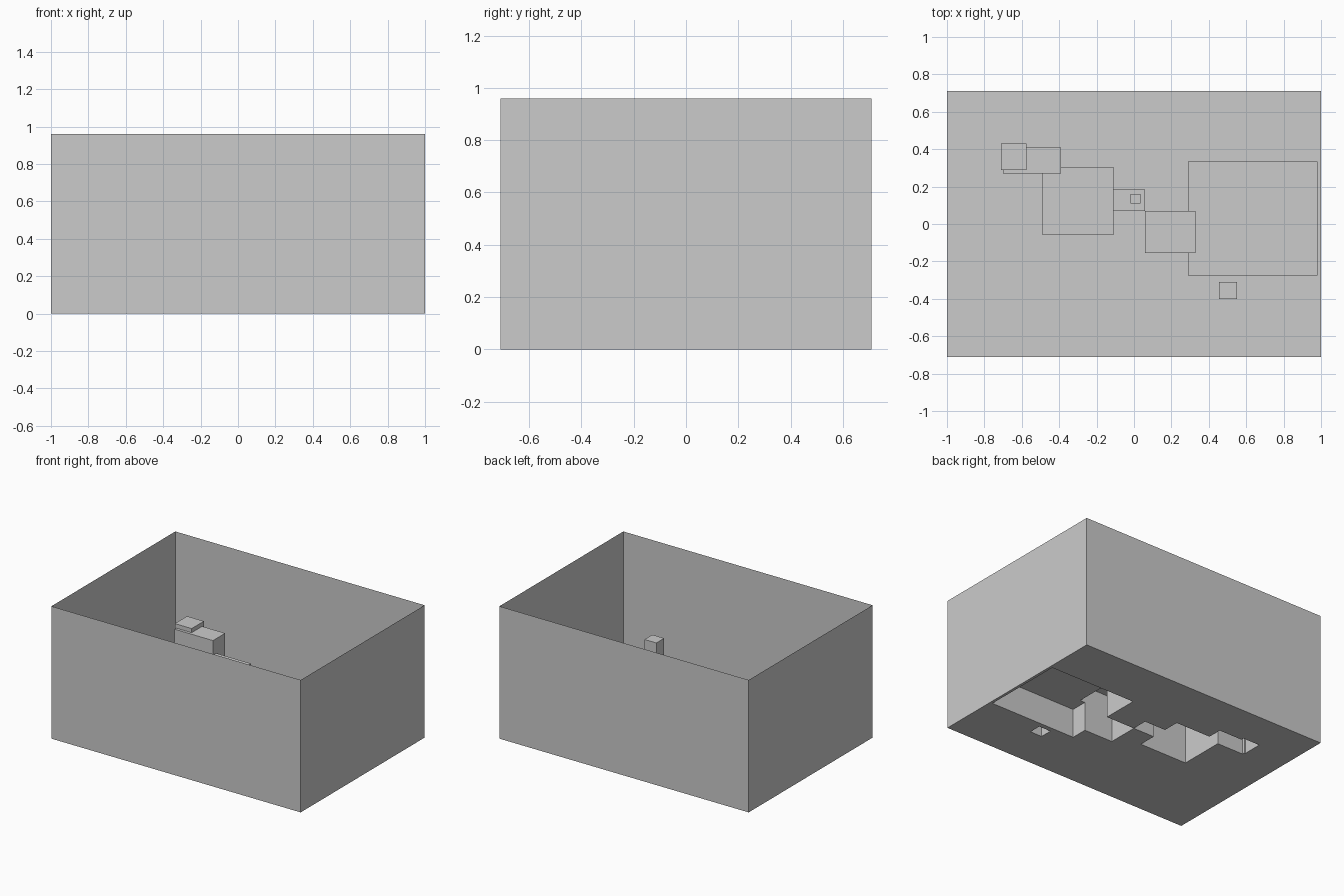
import bpy, bmesh

if "Cube" in bpy.data.objects:
    bpy.data.objects.remove(bpy.data.objects["Cube"])

HX, HY, HZ = 1.0, 0.71, 0.96

# raised hollow blocks: name, x0, x1, y0, y1, top height
BLOCKS = [
    ("floor", -HX, HX, -HY, HY, 0.0),
    ("large_platform", 0.29, 0.98, -0.275, 0.335, 0.21),
    ("second_step", 0.06, 0.33, -0.155, 0.07, 0.33),
    ("narrow_step", -0.11, 0.06, 0.07, 0.185, 0.36),
    ("small_post", -0.02, 0.035, 0.11, 0.16, 0.42),
    ("middle_platform", -0.49, -0.11, -0.06, 0.305, 0.395),
    ("upper_step", -0.70, -0.39, 0.27, 0.41, 0.50),
    ("top_block", -0.71, -0.575, 0.29, 0.43, 0.53),
    ("lone_pillar", 0.455, 0.55, -0.40, -0.31, 0.45),
]


def make_object(name, quads):
    bm = bmesh.new()
    for q in quads:
        bm.faces.new([bm.verts.new(p) for p in q])
    bmesh.ops.remove_doubles(bm, verts=bm.verts, dist=1e-5)
    bmesh.ops.dissolve_limit(bm, angle_limit=0.01, verts=bm.verts, edges=bm.edges)
    me = bpy.data.meshes.new(name)
    bm.to_mesh(me)
    bm.free()
    ob = bpy.data.objects.new(name, me)
    bpy.context.collection.objects.link(ob)
    return ob


# grid cells cut by every block edge; the tallest block owns each cell
xs = sorted({v for b in BLOCKS for v in b[1:3]})
ys = sorted({v for b in BLOCKS for v in b[3:5]})


def owner(i, j):
    if not (0 <= i < len(xs) - 1 and 0 <= j < len(ys) - 1):
        return None
    cx, cy = (xs[i] + xs[i + 1]) / 2, (ys[j] + ys[j + 1]) / 2
    hits = [b for b in BLOCKS if b[1] < cx < b[2] and b[3] < cy < b[4]]
    return max(hits, key=lambda b: b[5])


parts = {b[0]: [] for b in BLOCKS}
for i in range(len(xs) - 1):
    for j in range(len(ys) - 1):
        b = owner(i, j)
        z = b[5]
        x0, x1, y0, y1 = xs[i], xs[i + 1], ys[j], ys[j + 1]
        # top of the cell
        parts[b[0]].append([(x0, y0, z), (x1, y0, z), (x1, y1, z), (x0, y1, z)])
        # sides down to any lower neighbour
        for di, dj, p, q in ((0, -1, (x0, y0), (x1, y0)), (1, 0, (x1, y0), (x1, y1)),
                             (0, 1, (x1, y1), (x0, y1)), (-1, 0, (x0, y1), (x0, y0))):
            n = owner(i + di, j + dj)
            if n and n[5] < z:
                parts[b[0]].append([(*p, n[5]), (*q, n[5]), (*q, z), (*p, z)])

for name, quads in parts.items():
    make_object(name, quads)

# four thin outer walls, open at the top
c = [(-HX, -HY), (HX, -HY), (HX, HY), (-HX, HY)]
make_object("outer_walls", [[(*c[k], 0), (*c[(k + 1) % 4], 0), (*c[(k + 1) % 4], HZ), (*c[k], HZ)]
                            for k in range(4)])
